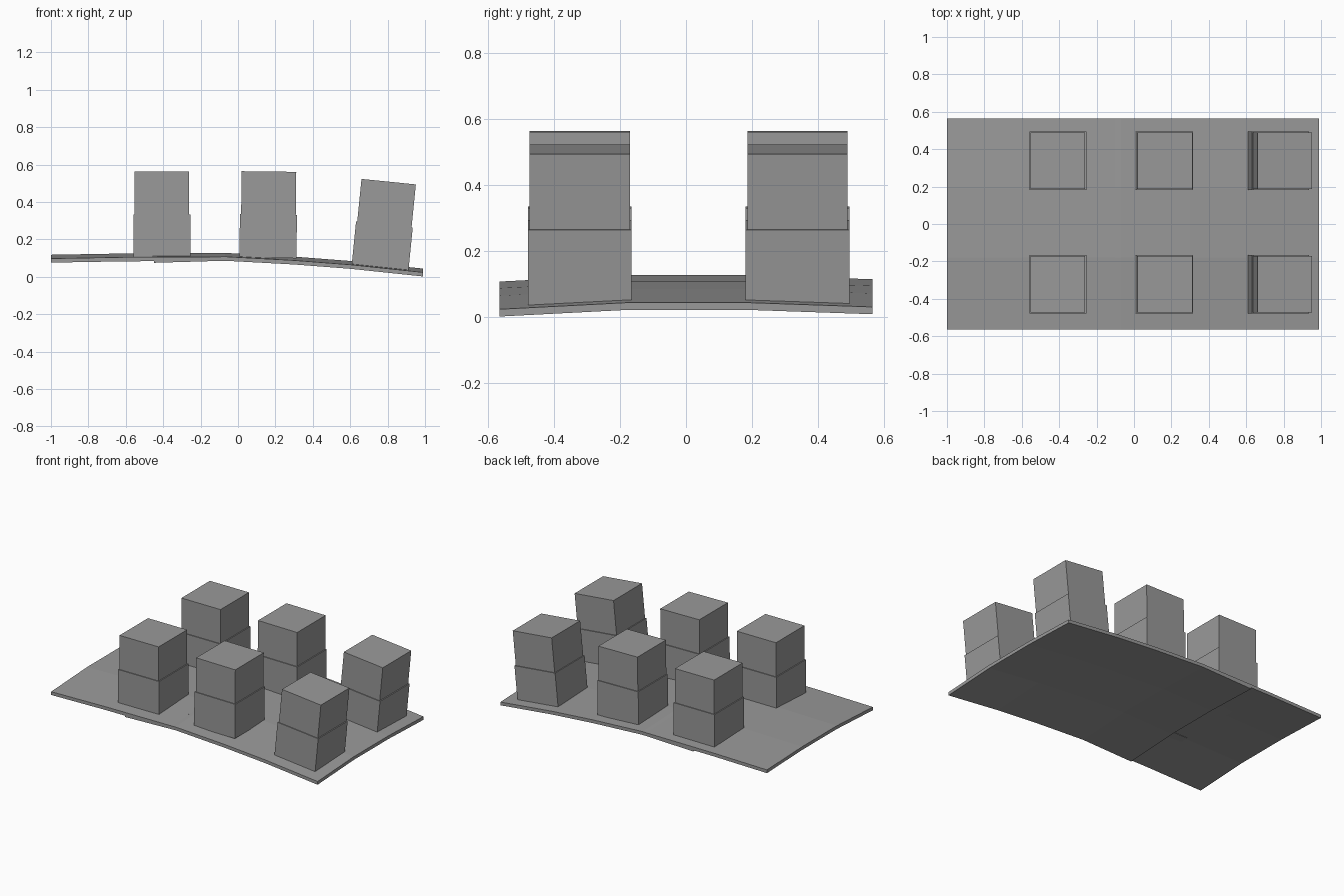
import bpy
import bmesh
from mathutils import Matrix

if "Cube" in bpy.data.objects:
    bpy.data.objects.remove(bpy.data.objects["Cube"], do_unlink=True)

GREY = (0.32, 0.32, 0.32, 1.0)
mat = bpy.data.materials.new("plain grey")
mat.use_nodes = True
mat.diffuse_color = GREY
mat.node_tree.nodes["Principled BSDF"].inputs["Base Color"].default_value = GREY


def add_object(name, bm):
    bmesh.ops.recalc_face_normals(bm, faces=bm.faces)
    mesh = bpy.data.meshes.new(name)
    bm.to_mesh(mesh)
    bm.free()
    mesh.materials.append(mat)
    obj = bpy.data.objects.new(name, mesh)
    bpy.context.collection.objects.link(obj)
    return obj


def panel(name, profile, thickness=0.022):
    """Thin sheet following a lengthwise profile, drooping at front and back."""
    droop = [(-0.565, 0.02), (-0.18, 0.0), (0.19, 0.0), (0.565, 0.013)]
    bm = bmesh.new()
    layers = [[[bm.verts.new((x, y, z - d - t)) for y, d in droop] for x, z in profile]
              for t in (0, thickness)]
    top, low = layers
    for grid in layers:
        for a, b in zip(grid, grid[1:]):
            for j in range(len(droop) - 1):
                bm.faces.new((a[j], b[j], b[j + 1], a[j + 1]))
    # Close the open rim between the two layers
    for i in range(len(profile) - 1):
        for j in (0, -1):
            bm.faces.new((top[i][j], top[i + 1][j], low[i + 1][j], low[i][j]))
    for j in range(len(droop) - 1):
        for i in (0, -1):
            bm.faces.new((top[i][j], top[i][j + 1], low[i][j + 1], low[i][j]))
    return add_object(name, bm)


def block(name, size, bottom, top, place):
    """Square block whose local heights run from bottom to top."""
    bm = bmesh.new()
    bmesh.ops.create_cube(bm, size=1.0)
    bm.transform(place @ Matrix.Translation((0, 0, (bottom + top) / 2))
                 @ Matrix.Diagonal((size[0], size[1], top - bottom, 1)))
    return add_object(name, bm)


# Base: two bent sheets, the right one tucked under the left one
panel("base_panel_right", [(-0.45, 0.117), (-0.07, 0.128), (0.3, 0.108),
                           (0.6, 0.085), (0.99, 0.044)])
panel("base_panel_left", [(-1.0, 0.118), (-0.6, 0.125), (-0.1, 0.1272)])

# Three columns of stacks: base centre x, height of base, lean towards the right
columns = {"right": (-0.407, 0.105, 0.0),
           "middle": (0.16, 0.105, 0.012),
           "left": (0.76, 0.053, 0.1)}
rows = {"front": -0.322, "back": 0.338}
for col, (x, z, lean) in columns.items():
    for row, y in rows.items():
        place = Matrix.Translation((x, y, z)) @ Matrix.Rotation(lean, 4, "Y")
        block(f"{row}_{col}_lower_block", (0.305, 0.315), -0.004, 0.228, place)
        block(f"{row}_{col}_upper_block", (0.292, 0.304), 0.228, 0.458, place)
